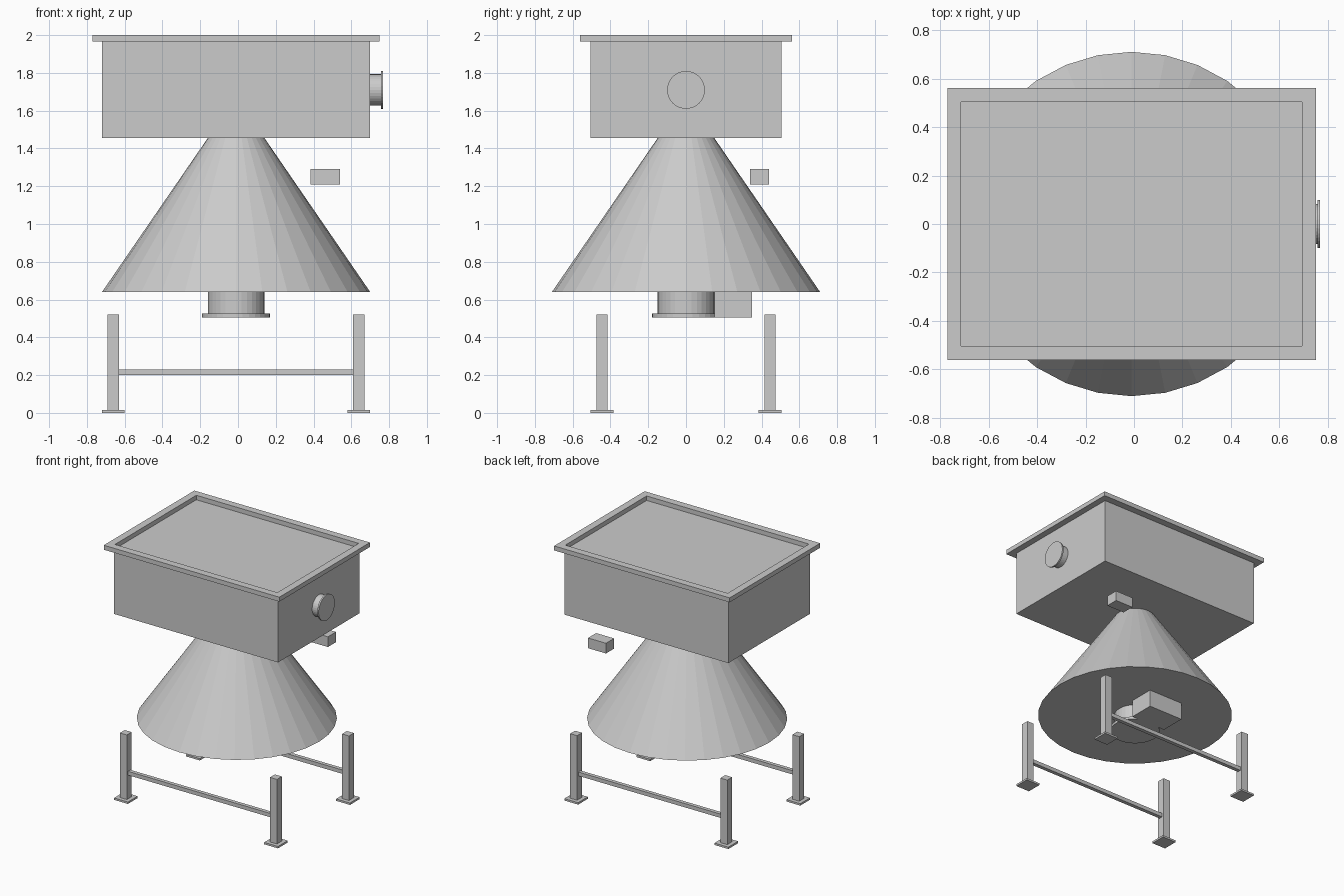
import bpy, bmesh
from math import radians
from mathutils import Matrix

if "Cube" in bpy.data.objects:
    bpy.data.objects.remove(bpy.data.objects["Cube"])

CX = -0.01  # body axis; the side nozzle shifts the overall centre


def add_mesh(name, bm):
    bmesh.ops.recalc_face_normals(bm, faces=bm.faces[:])
    mesh = bpy.data.meshes.new(name)
    bm.to_mesh(mesh)
    bm.free()
    obj = bpy.data.objects.new(name, mesh)
    bpy.context.collection.objects.link(obj)
    return obj


def box(name, x, y, z):
    """Box from (min, max) pairs."""
    bm = bmesh.new()
    bmesh.ops.create_cube(bm, size=1)
    for v in bm.verts:
        v.co = [sum(r) / 2 + c * (r[1] - r[0]) for c, r in zip(v.co, (x, y, z))]
    return add_mesh(name, bm)


def around(c, w):
    return (c - w / 2, c + w / 2)


def cone(name, r_start, r_end, start, end, axis='Z', offset=(0, 0, 0)):
    """32-sided capped cone or cylinder along Z or X."""
    bm = bmesh.new()
    bmesh.ops.create_cone(bm, cap_ends=True, segments=32, radius1=r_start,
                          radius2=r_end, depth=end - start)
    mid = Matrix.Translation((0, 0, (start + end) / 2))
    turn = Matrix.Rotation(radians(90), 4, 'Y') if axis == 'X' else Matrix()
    bm.transform(Matrix.Translation(offset) @ turn @ mid)
    return add_mesh(name, bm)


# Upper bin
box("bin_body", around(CX, 1.42), around(0, 1.01), (1.455, 1.965))

# Raised rim frame around the bin top
bm = bmesh.new()
loops = []
for hx, hy, z in ((0.76, 0.56, 1.965), (0.76, 0.56, 2.0),
                  (0.703, 0.503, 2.0), (0.703, 0.503, 1.965)):
    loops.append([bm.verts.new((CX + sx * hx, sy * hy, z))
                  for sx, sy in ((-1, -1), (1, -1), (1, 1), (-1, 1))])
for i in range(4):
    a, b = loops[i], loops[(i + 1) % 4]
    for j in range(4):
        k = (j + 1) % 4
        bm.faces.new((a[j], a[k], b[k], b[j]))
add_mesh("bin_rim", bm)

# Side nozzle
cone("nozzle_pipe", 0.083, 0.083, 0.69, 0.76, 'X', (0, 0, 1.71))
cone("nozzle_flange", 0.10, 0.10, 0.756, 0.768, 'X', (0, 0, 1.71))

# Cone hopper and bottom outlet
cone("hopper_cone", 0.71, 0.15, 0.64, 1.455, offset=(CX, 0, 0))
cone("outlet_pipe", 0.15, 0.15, 0.505, 0.64, offset=(CX, 0, 0))
cone("outlet_flange", 0.18, 0.18, 0.505, 0.525, offset=(CX, 0, 0))

# Drive housing beside the outlet and detached control box
box("drive_housing", around(CX, 0.30), (0.15, 0.35), (0.505, 0.64))
box("control_box", (0.385, 0.54), (0.34, 0.44), (1.21, 1.29))

# Legs, foot plates and cross bars
for sy, side in ((-1, "front"), (1, "back")):
    y = sy * 0.445
    for sx, hand in ((-1, "left"), (1, "right")):
        x = CX + sx * 0.65
        box(f"{side}_{hand}_leg", around(x, 0.06), around(y, 0.06), (0.0, 0.52))
        box(f"{side}_{hand}_foot", around(x, 0.12), around(y, 0.12), (0.0, 0.015))
    box(f"{side}_cross_bar", around(CX, 1.25), around(y, 0.03), (0.2, 0.23))
